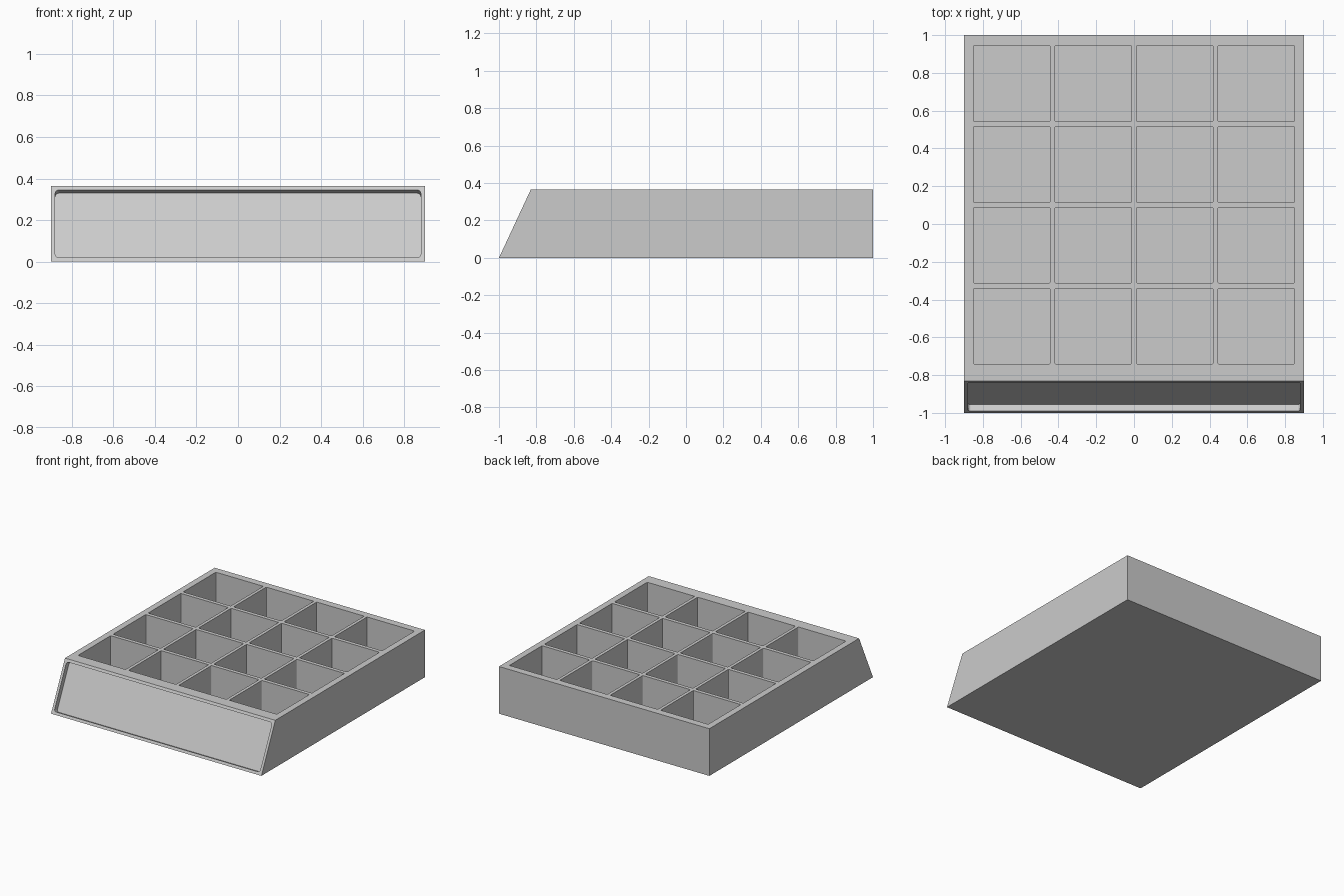
import bpy, bmesh, math
from mathutils import Matrix, Vector

if "Cube" in bpy.data.objects:
    bpy.data.objects.remove(bpy.data.objects["Cube"])

W, H = 0.9, 0.365                 # half width, height
Y_BOTTOM, Y_TOP = -1.0, -0.83     # foot and top of the sloped front


def to_object(name, bm):
    bmesh.ops.recalc_face_normals(bm, faces=bm.faces)
    mesh = bpy.data.meshes.new(name)
    bm.to_mesh(mesh)
    bm.free()
    obj = bpy.data.objects.new(name, mesh)
    bpy.context.collection.objects.link(obj)
    return obj


def rounded_prism(bm, sx, sy, depth, radius, matrix, steps=4):
    """Rounded rectangle in local xy, running from local z=0 to depth."""
    ring = []
    for i, (cx, cy) in enumerate([(1, 1), (-1, 1), (-1, -1), (1, -1)]):
        for k in range(steps + 1):
            a = math.pi / 2 * (i + k / steps)
            ring.append((cx * (sx / 2 - radius) + radius * math.cos(a),
                         cy * (sy / 2 - radius) + radius * math.sin(a)))
    low = [bm.verts.new(matrix @ Vector((x, y, 0))) for x, y in ring]
    high = [bm.verts.new(matrix @ Vector((x, y, depth))) for x, y in ring]
    bm.faces.new(low[::-1])
    bm.faces.new(high)
    n = len(ring)
    for i in range(n):
        j = (i + 1) % n
        bm.faces.new((low[i], low[j], high[j], high[i]))


def cut(obj, cutter):
    cutter.hide_render = True
    mod = obj.modifiers.new("cut", 'BOOLEAN')
    mod.operation, mod.solver, mod.object = 'DIFFERENCE', 'EXACT', cutter
    bpy.context.view_layer.objects.active = obj
    bpy.ops.object.modifier_apply(modifier=mod.name)
    bpy.data.objects.remove(cutter)


# Tray body: side profile extruded across the width
bm = bmesh.new()
profile = [(Y_BOTTOM, 0), (1, 0), (1, H), (Y_TOP, H)]
face = bm.faces.new([bm.verts.new((-W, y, z)) for y, z in profile])
ext = bmesh.ops.extrude_face_region(bm, geom=[face])
bmesh.ops.translate(bm, vec=(2 * W, 0, 0),
                    verts=[v for v in ext["geom"] if isinstance(v, bmesh.types.BMVert)])
tray = to_object("compartment_tray", bm)

# Compartments: 4 x 4 grid of pockets
bm = bmesh.new()
for i in range(4):
    for j in range(4):
        pos = ((i - 1.5) * 0.4315, 0.1015 + (j - 1.5) * 0.4285, 0.04)
        rounded_prism(bm, 0.407, 0.399, 0.5, 0.006, Matrix.Translation(pos))
cut(tray, to_object("pocket_cutter", bm))

# Label recess: shallow rounded panel sunk square into the sloped front
up = Vector((0, Y_TOP - Y_BOTTOM, H))
length = up.length
up.normalize()
side = Vector((1, 0, 0))
out = side.cross(up)
centre = Vector((0, (Y_TOP + Y_BOTTOM) / 2, H / 2)) - out * 0.038
frame = Matrix((side, up, out)).transposed().to_4x4()
bm = bmesh.new()
rounded_prism(bm, 2 * W - 0.04, length - 0.043, 0.1, 0.018,
              Matrix.Translation(centre) @ frame)
cut(tray, to_object("label_recess_cutter", bm))
